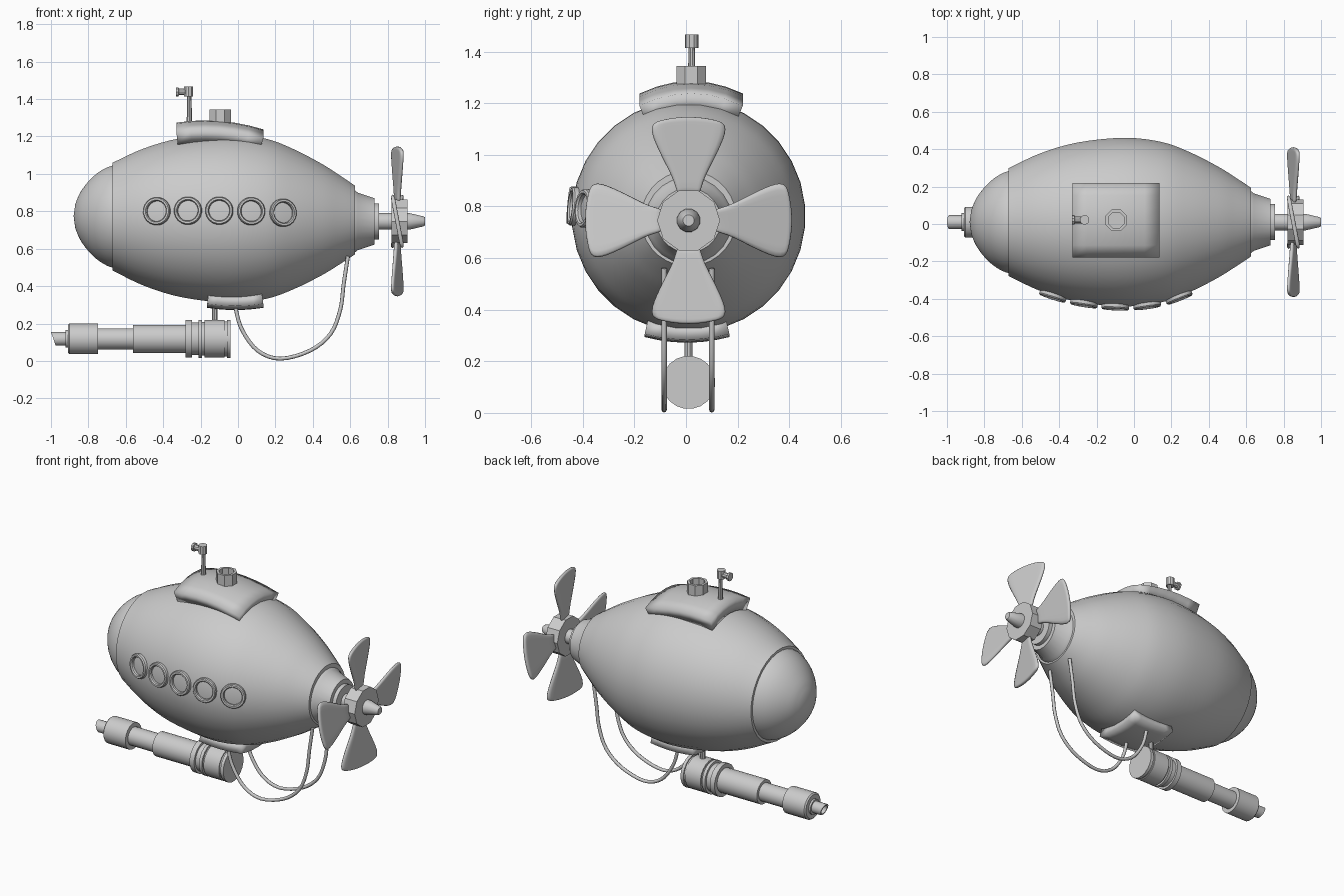
import bpy, bmesh
from math import sin, cos, pi, sqrt, radians
from mathutils import Matrix, Vector

if "Cube" in bpy.data.objects:
    bpy.data.objects.remove(bpy.data.objects["Cube"])

YC = 0.01
AX = Matrix.Rotation(pi / 2, 4, 'Y')  # lathe axis z -> x


def finish(name, bm, recalc=True):
    if recalc:
        bmesh.ops.recalc_face_normals(bm, faces=bm.faces)
    me = bpy.data.meshes.new(name)
    bm.to_mesh(me)
    bm.free()
    ob = bpy.data.objects.new(name, me)
    bpy.context.collection.objects.link(ob)
    return ob


def lathe(name, profile, mat, n=16, warp=None, closed=False):
    """Revolve (height, radius) points around z, then place with mat."""
    bm = bmesh.new()
    rings = []
    for h, r in profile:
        if r < 1e-5:
            rings.append([bm.verts.new((0, 0, h))])
        else:
            rings.append([bm.verts.new((r * cos(2 * pi * (i + .5) / n),
                                        r * sin(2 * pi * (i + .5) / n), h)) for i in range(n)])
    pairs = list(zip(rings, rings[1:]))
    if closed:
        pairs.append((rings[-1], rings[0]))
    for a, b in pairs:
        for i in range(n):
            j = (i + 1) % n
            if len(a) == 1:
                bm.faces.new((a[0], b[j], b[i]))
            elif len(b) == 1:
                bm.faces.new((a[i], a[j], b[0]))
            else:
                bm.faces.new((a[i], a[j], b[j], b[i]))
    if not closed:
        for r in (rings[0], rings[-1]):
            if len(r) > 1:
                bm.faces.new(r)
    bm.transform(mat)
    if warp:
        for v in bm.verts:
            warp(v.co)
    return finish(name, bm)


def along_x(z):
    return Matrix.Translation((0, YC, z)) @ AX


def upright(x, y, z=0):
    return Matrix.Translation((x, y, z))


def spline(pts, steps=4):
    """Catmull-Rom smoothing of a profile."""
    p = [Vector(q) for q in pts]
    p = [2 * p[0] - p[1]] + p + [2 * p[-1] - p[-2]]
    out = []
    for a, b, c, d in zip(p, p[1:], p[2:], p[3:]):
        for k in range(steps):
            t = k / steps
            out.append(.5 * (2 * b + (c - a) * t + (2 * a - 5 * b + 4 * c - d) * t * t
                             + (3 * b - a - 3 * c + d) * t ** 3))
    out.append(p[-2])
    return [tuple(q) for q in out]


# Hull and nose, with a slightly drooping axis
def droop(co):
    co.z -= .014 * co.x


hull = spline([(-.67, .29), (-.5, .37), (-.3, .428), (-.05, .453), (.15, .43),
               (.3, .375), (.45, .298), (.55, .235), (.625, .185)])
lathe("hull", hull, along_x(.762), 32, droop)
nose = spline([(-.66, .277), (-.70, .264), (-.75, .234), (-.80, .187), (-.845, .125), (-.87, .065)], 3)
lathe("nose_dome", [(-.64, .27)] + nose + [(-.879, 0)], along_x(.762), 32, droop)


def hull_radius(x):
    for (a, ra), (b, rb) in zip(hull, hull[1:]):
        if a <= x <= b:
            return ra + (rb - ra) * (x - a) / (b - a)


# Portholes along the front side
for i, (x, z) in enumerate([(-.433, .80), (-.267, .803), (-.10, .803), (.07, .80), (.24, .792)]):
    r = hull_radius(x)
    slope = (hull_radius(x + .05) - hull_radius(x - .05)) / .1
    dz = z - (.762 - .014 * x)
    yy = sqrt(r * r - dz * dz)
    nrm = Vector((-slope, -yy / r, dz / r))
    m = Matrix.Translation((x, YC - yy, z)) @ nrm.to_track_quat('Z', 'Y').to_matrix().to_4x4()
    lathe(f"porthole_{i + 1}", [(-.03, .075), (.010, .075), (.017, .070), (.017, .060),
                                (.010, .055), (-.03, .055)], m, 20, closed=True)

# Tail cone, collar, shaft, propeller hub and spinner
lathe("tail_cone", [(.60, .172), (.625, .168), (.64, .155), (.73, .125)], along_x(.746), 24)
lathe("tail_collar", [(.72, .098), (.755, .098)], along_x(.746), 20)
lathe("propeller_shaft", [(.74, .045), (.83, .045)], along_x(.746), 16)
lathe("propeller_hub", [(.82, .122), (.905, .122)], along_x(.746), 10)
lathe("spinner", [(.89, .047), (.92, .045), (.99, .028), (1.0, .022)], along_x(.746), 12)

# Four twisted propeller blades
rows = [(.09, .042), (.15, .056), (.2, .08), (.25, .105), (.3, .128), (.345, .145), (.378, .146), (.394, .125)]
for k in range(4):
    bm = bmesh.new()
    rot = Matrix.Translation((.852, YC, .746)) @ Matrix.Rotation(k * pi / 2, 4, 'X')
    grid = []
    for r, w in rows:
        grid.append([])
        for j in range(7):
            v = j / 3 - 1
            co = Vector((-.19 * v * w, v * w, r + .008 - .018 * v * v * r / .39))
            grid[-1].append(bm.verts.new(rot @ co))
    for a, b in zip(grid, grid[1:]):
        for j in range(6):
            bm.faces.new((a[j], a[j + 1], b[j + 1], b[j]))
    ob = finish(f"propeller_blade_{k + 1}", bm)
    s = ob.modifiers.new("thickness", 'SOLIDIFY')
    s.thickness, s.offset = .022, 0
    s = ob.modifiers.new("soften", 'SUBSURF')
    s.levels = s.render_levels = 1


# Curved deck plate on top and belly plate below
def plate(name, x0, x1, y0, y1, height, thick, offset):
    bm = bmesh.new()
    bmesh.ops.create_grid(bm, x_segments=6, y_segments=6, size=1)
    for v in bm.verts:
        u, w = v.co.x, v.co.y
        v.co = (x0 + (x1 - x0) * (u + 1) / 2, y0 + (y1 - y0) * (w + 1) / 2, height(u, w))
    s = finish(name, bm, False).modifiers.new("thickness", 'SOLIDIFY')
    s.thickness, s.offset = thick, offset


plate("deck_plate", -.33, .135, -.18, .22,
      lambda u, w: 1.283 - .018 * u - .027 * u * u - .048 * w * w, .075, -1)
plate("belly_plate", -.165, .135, -.16, .168,
      lambda u, w: .272 + .012 * u * u + .022 * w * w, .06, 1)

# Hollow funnel
lathe("funnel", [(1.25, .062), (1.345, .062), (1.345, .046), (1.29, .046)], upright(-.095, .02), 8)

# Periscope
lathe("periscope_stem", [(1.25, .017), (1.32, .014), (1.42, .012)], upright(-.26, .022), 10)
lathe("periscope_head", [(1.415, .026), (1.467, .026)], upright(-.264, .022), 10)
lathe("periscope_eyepiece", [(-.332, .026), (-.318, .026), (-.316, .018), (-.265, .018)],
      Matrix.Translation((0, .022, 1.438)) @ AX, 10)

# Cannon under the hull
lathe("cannon_breech", [(-.28, .102), (-.247, .102), (-.247, .088), (-.212, .088), (-.212, .103),
                        (-.192, .103), (-.192, .09), (-.18, .09), (-.18, .102), (-.072, .102),
                        (-.072, .095), (-.06, .095), (-.06, .103), (-.04, .103)], along_x(.118), 20)
lathe("cannon_barrel", [(-.91, .075), (-.902, .083), (-.748, .083), (-.748, .057), (-.562, .057),
                        (-.562, .076), (-.27, .076)], along_x(.118), 20)


def slant(co):
    if co.x < -.97:
        co.x = -.9875 - (co.z - .118) * .34


lathe("cannon_muzzle", [(-.90, .048), (-.922, .048), (-.922, .037), (-.99, .037), (-.99, .028),
                        (-.94, .028)], along_x(.118), 14, slant)
lathe("cannon_mount", [(.19, .016), (.30, .016)], upright(-.125, YC), 10)

# Pair of hoses from the belly plate to the tail
path = [(-.015, .33), (-.008, .26), (.025, .16), (.105, .055), (.225, .012), (.385, .055),
        (.495, .145), (.547, .275), (.565, .41), (.588, .56)]
for name, y in (("hose_front", -.085), ("hose_back", .1)):
    cu = bpy.data.curves.new(name, 'CURVE')
    cu.dimensions = '3D'
    cu.bevel_depth, cu.bevel_resolution, cu.use_fill_caps = .0105, 2, True
    sp = cu.splines.new('POLY')
    pts = spline(path, 4)
    sp.points.add(len(pts) - 1)
    for p, (x, z) in zip(sp.points, pts):
        p.co = (x, y, z, 1)
    bpy.context.collection.objects.link(bpy.data.objects.new(name, cu))

# Smooth shading with sharp edges kept
for ob in bpy.context.scene.objects:
    if ob.type == 'MESH':
        ob.select_set(True)
        bpy.context.view_layer.objects.active = ob
bpy.ops.object.shade_smooth_by_angle(angle=radians(32))
